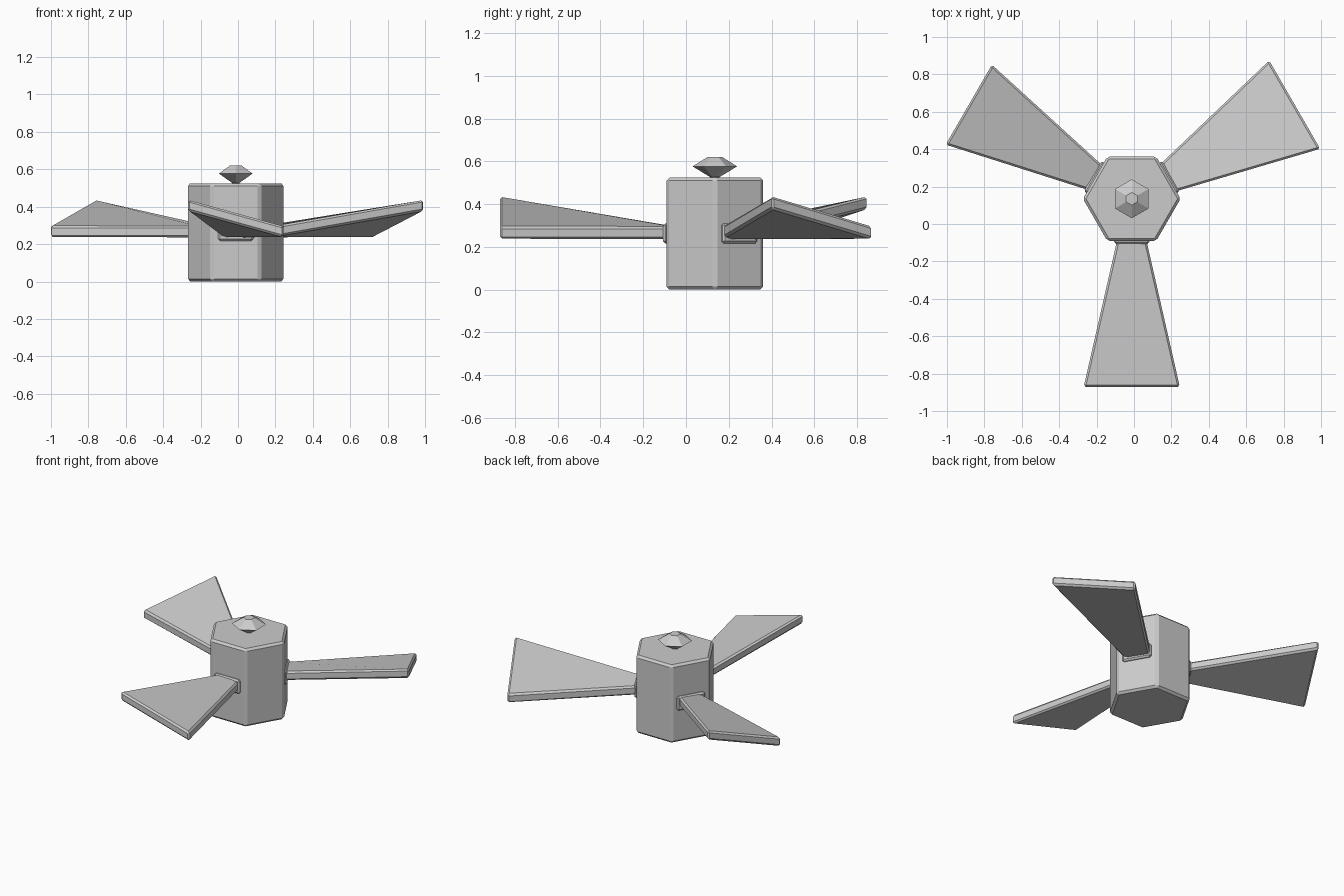
import bpy, bmesh
from math import radians, sin, cos
from mathutils import Matrix, Vector

if "Cube" in bpy.data.objects:
    bpy.data.objects.remove(bpy.data.objects["Cube"])

CENTRE = Vector((-0.012, 0.135, 0))


def loft(name, rings, bevel=0.0, angle=0.0):
    """Join equal-sized rings of points into a closed solid around the hub axis."""
    bm = bmesh.new()
    loops = [[bm.verts.new(p) for p in ring] for ring in rings]
    for a, b in zip(loops, loops[1:]):
        for i in range(len(a)):
            j = (i + 1) % len(a)
            bm.faces.new((a[i], a[j], b[j], b[i]))
    bm.faces.new(loops[0][::-1])
    bm.faces.new(loops[-1])
    bmesh.ops.recalc_face_normals(bm, faces=bm.faces)
    if bevel:
        bmesh.ops.bevel(bm, geom=bm.edges[:], offset=bevel, segments=1,
                        affect='EDGES', profile=0.5)
    bm.transform(Matrix.Translation(CENTRE) @ Matrix.Rotation(radians(angle), 4, 'Z'))
    mesh = bpy.data.meshes.new(name)
    bm.to_mesh(mesh)
    bm.free()
    obj = bpy.data.objects.new(name, mesh)
    bpy.context.collection.objects.link(obj)
    return obj


def hexagon(radius, z, turn=0):
    return [(radius * cos(radians(60 * i + turn)),
             radius * sin(radians(60 * i + turn)), z) for i in range(6)]


def section(r, half, low, high, thick):
    """Blade cross-section at distance r; the -x edge is raised to high."""
    return [(-half, -r, high - thick), (half, -r, low),
            (half, -r, low + thick), (-half, -r, high)]


# Hexagonal hub
loft("hub", [hexagon(0.261, 0), hexagon(0.261, 0.525)], bevel=0.014)

# Faceted cap knob
loft("cap_knob", [hexagon(0.022, 0.515, 30), hexagon(0.022, 0.527, 30),
                  hexagon(0.104, 0.577, 30), hexagon(0.034, 0.621, 30)])

# Three twisted blades with root collars (widths differ slightly)
for name, angle, width in (("front", 0, 1.0), ("right", 120, 1.06), ("left", 240, 0.96)):
    loft(name + "_blade",
         [section(0.19, 0.071 * width, 0.236, 0.296, 0.06),
          section(1.006, 0.257 * width, 0.236, 0.438, 0.06)],
         bevel=0.011, angle=angle)
    loft(name + "_collar",
         [section(0.19, 0.094, 0.217, 0.311, 0.094),
          section(0.242, 0.094, 0.217, 0.311, 0.094)],
         bevel=0.01, angle=angle)
